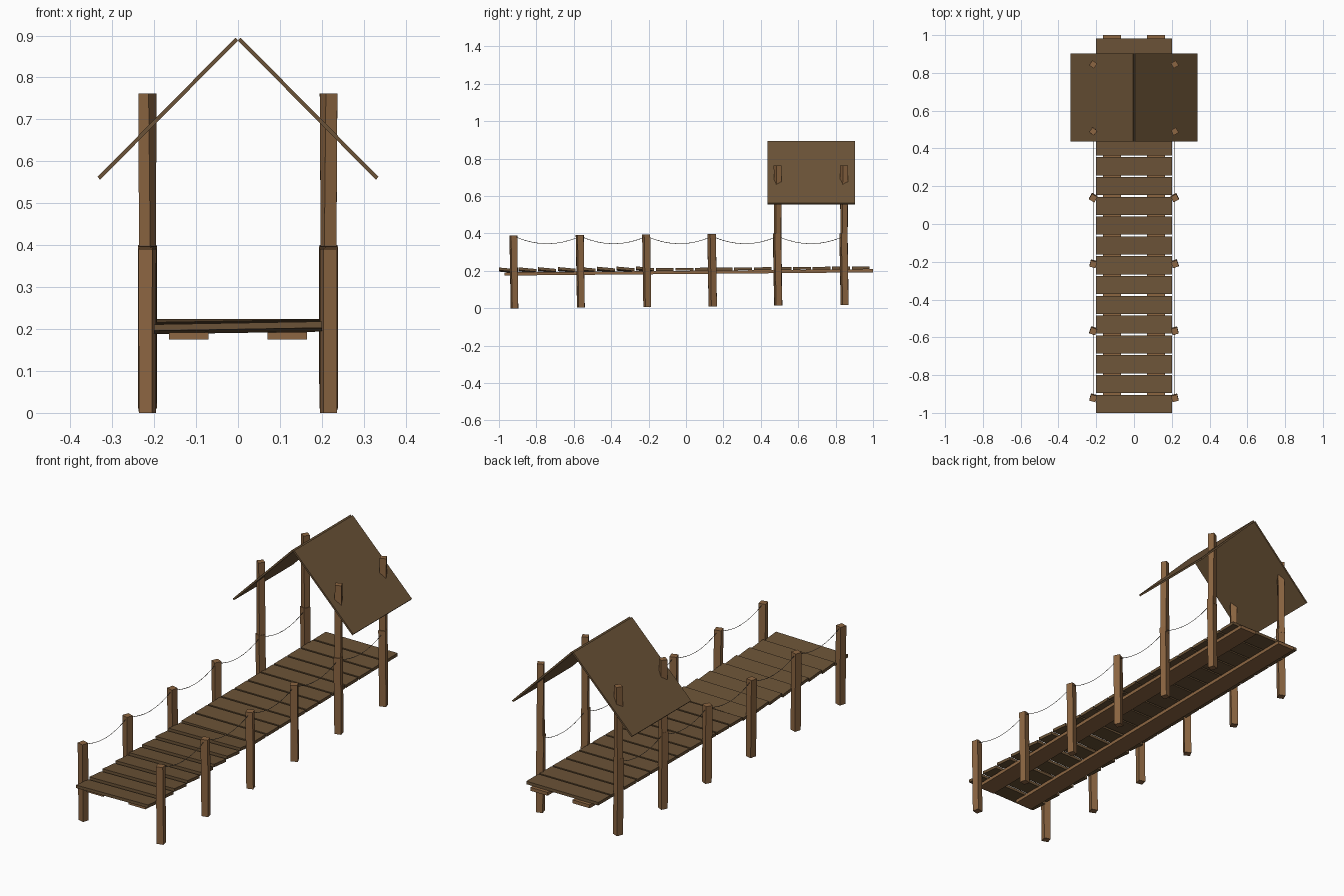
import bpy, bmesh, math, random
from mathutils import Vector, Matrix

if "Cube" in bpy.data.objects:
    bpy.data.objects.remove(bpy.data.objects["Cube"])

random.seed(4)


def material(name, rgb):
    m = bpy.data.materials.new(name)
    m.diffuse_color = (*rgb, 1)
    m.use_nodes = True
    m.node_tree.nodes["Principled BSDF"].inputs["Base Color"].default_value = m.diffuse_color
    return m


POST = material("light wood", (0.264, 0.133, 0.054))
DECK = material("dark wood", (0.147, 0.086, 0.038))
ROPE = material("rope", (0.12, 0.10, 0.08))


def prism(name, bottom, top, mat):
    """Six-sided solid between two four-point rings."""
    bm = bmesh.new()
    b = [bm.verts.new(p) for p in bottom]
    t = [bm.verts.new(p) for p in top]
    bm.faces.new(b[::-1])
    bm.faces.new(t)
    for i in range(4):
        j = (i + 1) % 4
        bm.faces.new((b[i], b[j], t[j], t[i]))
    bmesh.ops.recalc_face_normals(bm, faces=bm.faces)
    me = bpy.data.meshes.new(name)
    bm.to_mesh(me)
    bm.free()
    me.materials.append(mat)
    ob = bpy.data.objects.new(name, me)
    bpy.context.collection.objects.link(ob)
    return ob


def ring(x, y, z, size, angle):
    rot = Matrix.Rotation(angle, 3, 'Z')
    h = size / 2
    return [Vector((x, y, z)) + rot @ Vector((a * h, b * h, 0))
            for a, b in ((-1, -1), (1, -1), (1, 1), (-1, 1))]


def slope(y):
    """The deck rises slightly towards the back."""
    return 0.008 * (y + 1)


# Deck planks; the front ones are warped, front right corner highest
for i in range(19):
    y0 = -1 + 0.1048 * i
    y1 = y0 + 0.096
    w = 1 if y0 < -0.25 else 0
    corners = ((-0.2, y0, 0.003 * w), (0.2, y0, 0.010 * w),
               (0.2, y1, 0.0), (-0.2, y1, -0.006 * w))
    low = [(x, y, 0.193 + slope(y) + d) for x, y, d in corners]
    high = [(x, y, z + 0.015) for x, y, z in low]
    prism("deck_plank", low, high, DECK)

# Two long beams under the deck
for s in (-1, 1):
    xa, xb = s * 0.07, s * 0.165
    low = [(xa, -0.97, 0.175), (xb, -0.97, 0.175), (xb, 1, 0.192), (xa, 1, 0.192)]
    prism("deck_beam", low, [(x, y, z + 0.017) for x, y, z in low], POST)

# Piles on both sides, with taller roof posts on the last two pairs
ROWS = [-0.92, -0.565, -0.21, 0.14, 0.49, 0.845]
for k, y in enumerate(ROWS):
    for s in (-1, 1):
        x = s * 0.216
        a = s * math.radians(random.uniform(12, 30))
        rise = 0.0035 * k
        prism("pile", ring(x, y + 0.003, rise, 0.033, a),
              ring(x, y - 0.003, 0.39 + rise * 0.6, 0.034, a), POST)
        if k > 3:
            b = a + s * math.radians(12)
            prism("roof_post", ring(x, y, 0.37, 0.030, a),
                  ring(x, y, 0.762, 0.031, b), POST)

# Two sloping roof panels
for s in (-1, 1):
    low = [(0, 0.437, 0.888), (s * 0.329, 0.437, 0.556),
           (s * 0.329, 0.903, 0.556), (0, 0.903, 0.888)]
    high = [(x + s * 0.006, y, z + 0.007) for x, y, z in low]
    prism("roof_panel", low, high, DECK)

# Thin ropes sagging between the piles
for s in (-1, 1):
    cu = bpy.data.curves.new("rope", 'CURVE')
    cu.dimensions = '3D'
    cu.bevel_depth = 0.0014
    cu.bevel_resolution = 0
    for ya, yb in zip(ROWS, ROWS[1:]):
        sp = cu.splines.new('POLY')
        sp.points.add(8)
        for i, p in enumerate(sp.points):
            t = i / 8
            z = 0.345 + 0.04 * (2 * t - 1) ** 2
            p.co = (s * 0.216, ya + (yb - ya) * t, z, 1)
    cu.materials.append(ROPE)
    ob = bpy.data.objects.new("rope", cu)
    bpy.context.collection.objects.link(ob)
